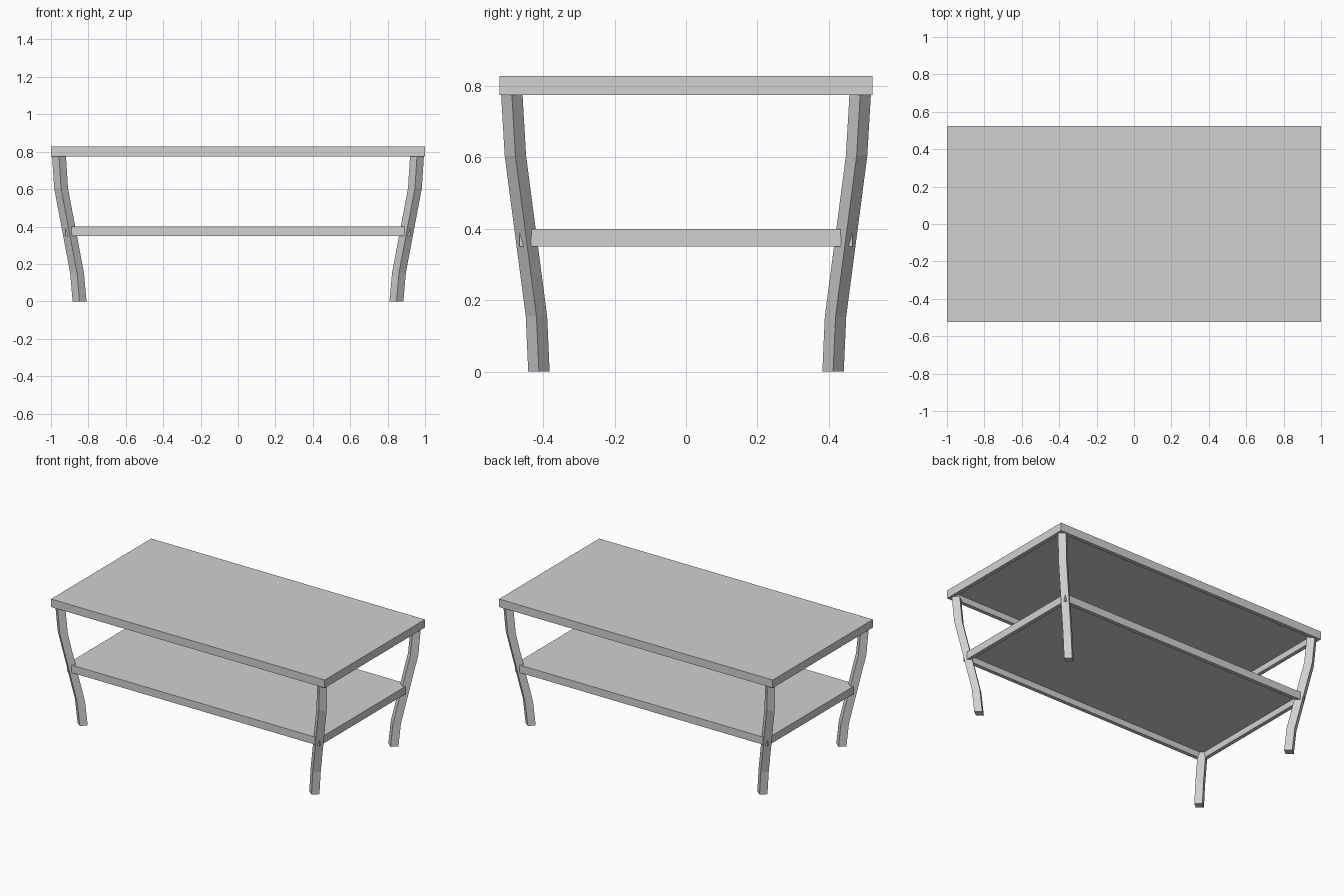
import bpy
import bmesh

if "Cube" in bpy.data.objects:
    bpy.data.objects.remove(bpy.data.objects["Cube"], do_unlink=True)

grey = bpy.data.materials.new("light_grey")
grey.use_nodes = True
colour = (0.64, 0.64, 0.64, 1)
grey.diffuse_color = colour
grey.node_tree.nodes["Principled BSDF"].inputs["Base Color"].default_value = colour


def finish(bm, name):
    bmesh.ops.recalc_face_normals(bm, faces=bm.faces)
    mesh = bpy.data.meshes.new(name)
    bm.to_mesh(mesh)
    bm.free()
    mesh.materials.append(grey)
    obj = bpy.data.objects.new(name, mesh)
    bpy.context.collection.objects.link(obj)


def board(name, half_x, half_y, bottom, top, rim=0.035, recess=0.04):
    """Flat board whose underside is hollowed out inside a rim."""
    bm = bmesh.new()
    bmesh.ops.create_cube(bm, size=2)
    for v in bm.verts:
        v.co.x *= half_x
        v.co.y *= half_y
        v.co.z = top if v.co.z > 0 else bottom
    bm.normal_update()
    under = min(bm.faces, key=lambda f: f.normal.z)
    bmesh.ops.inset_region(bm, faces=[under], thickness=rim)
    hollow = bmesh.ops.extrude_face_region(bm, geom=[under])["geom"]
    bmesh.ops.delete(bm, geom=[under], context="FACES_ONLY")
    for v in hollow:
        if isinstance(v, bmesh.types.BMVert):
            v.co.z += recess
    finish(bm, name)


# Centre line of a leg: x, y, z
LEG_PATH = [(0.847, 0.412, 0), (0.861, 0.419, 0.155),
            (0.946, 0.478, 0.605), (0.957, 0.488, 0.777)]


def leg(name, side, end):
    """Curved leg with a diamond cross-section, swept along the path."""
    bm = bmesh.new()
    rings = []
    for x, y, z in LEG_PATH:
        rings.append([bm.verts.new((side * x + dx, end * y + dy, z))
                      for dx, dy in ((0.037, 0), (0, 0.03), (-0.037, 0), (0, -0.03))])
    for low, high in zip(rings, rings[1:]):
        for i in range(4):
            j = (i + 1) % 4
            bm.faces.new((low[i], low[j], high[j], high[i]))
    bm.faces.new(rings[0][::-1])
    bm.faces.new(rings[-1])
    finish(bm, name)


# Table top and lower shelf
board("table_top", 1.0, 0.523, 0.775, 0.828)
board("lower_shelf", 0.922, 0.467, 0.35, 0.40)

# Four legs
for side, side_name in ((1, "left"), (-1, "right")):
    for end, end_name in ((-1, "front"), (1, "back")):
        leg(f"{end_name}_{side_name}_leg", side, end)
